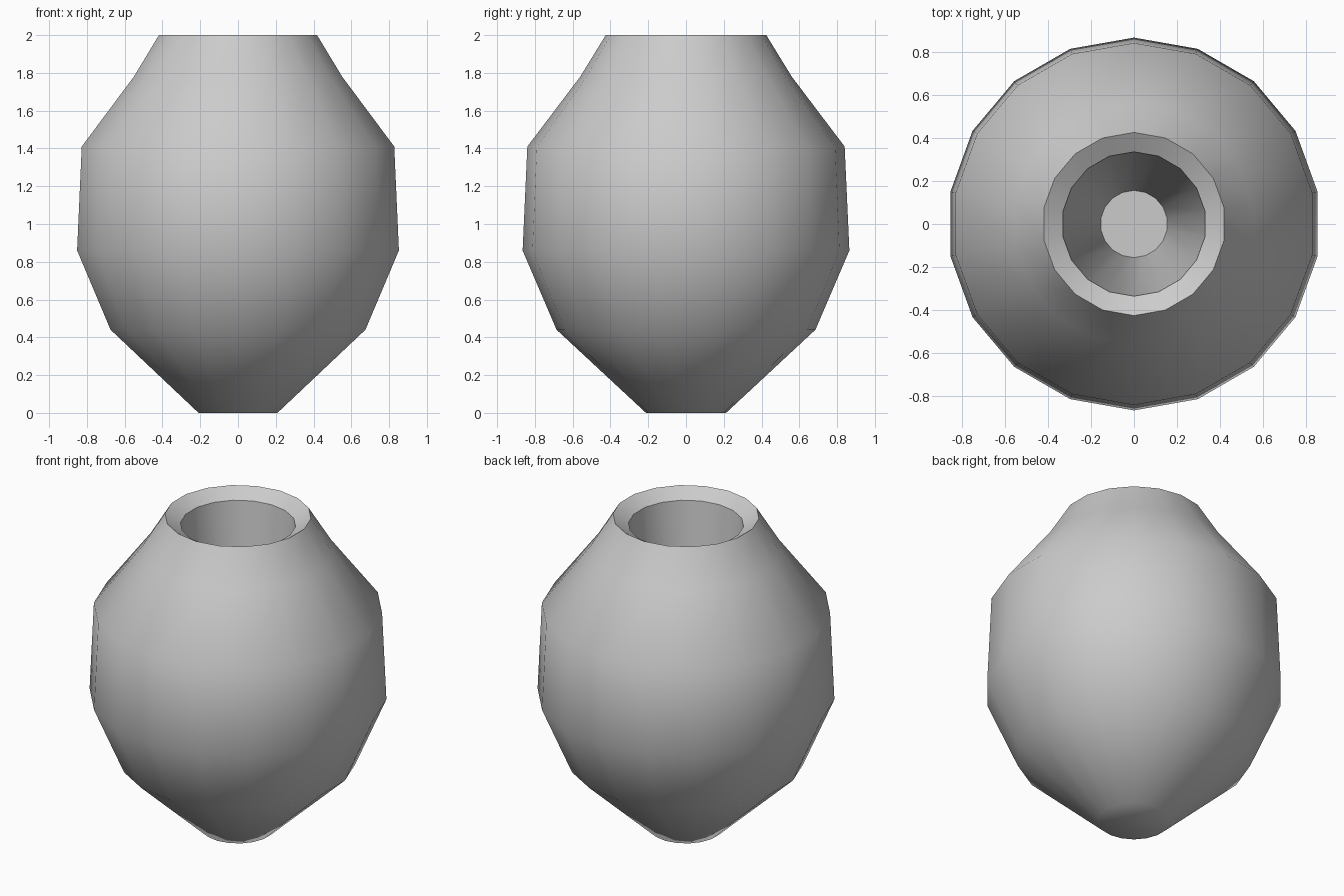
import bpy
import bmesh
from math import radians
from mathutils import Matrix

default_cube = bpy.data.objects.get("Cube")
if default_cube:
    bpy.data.objects.remove(default_cube, do_unlink=True)

SIDES = 18

# Radius and height: base, belly, shoulder, bevelled lip, tapered cavity
PROFILE = [
    (0.212, 0.0), (0.685, 0.44), (0.865, 0.86), (0.84, 1.41),
    (0.56, 1.78), (0.425, 2.0), (0.335, 1.945), (0.156, 0.1),
]

# Plain grey clay
clay = bpy.data.materials.new("grey_clay")
clay.use_nodes = True
grey = (0.6, 0.6, 0.6, 1.0)
clay.diffuse_color = grey
clay.node_tree.nodes["Principled BSDF"].inputs["Base Color"].default_value = grey


def lathe(name, profile, material):
    """Stack one ring per profile point, bridge them and cap both ends."""
    bm = bmesh.new()
    rings = []
    for radius, height in profile:
        ring = bmesh.ops.create_circle(
            bm, segments=SIDES, radius=radius,
            matrix=Matrix.Translation((0, 0, height)))["verts"]
        # Start each ring on the x axis
        rings.append(sorted(ring, key=lambda v: v.co.xy.angle_signed((1, 0))))
    for low, high in zip(rings, rings[1:]):
        for i in range(SIDES):
            j = (i + 1) % SIDES
            bm.faces.new((low[i], low[j], high[j], high[i]))
    bm.faces.new(rings[0])
    bm.faces.new(rings[-1])
    bmesh.ops.recalc_face_normals(bm, faces=bm.faces[:])

    mesh = bpy.data.meshes.new(name)
    bm.to_mesh(mesh)
    bm.free()
    mesh.materials.append(material)
    obj = bpy.data.objects.new(name, mesh)
    bpy.context.collection.objects.link(obj)
    return obj


vase = lathe("vase_body", PROFILE, clay)

# Smooth the belly, keep the lip and cavity floor crisp
bpy.ops.object.select_all(action="DESELECT")
vase.select_set(True)
bpy.context.view_layer.objects.active = vase
bpy.ops.object.shade_smooth_by_angle(angle=radians(50))
